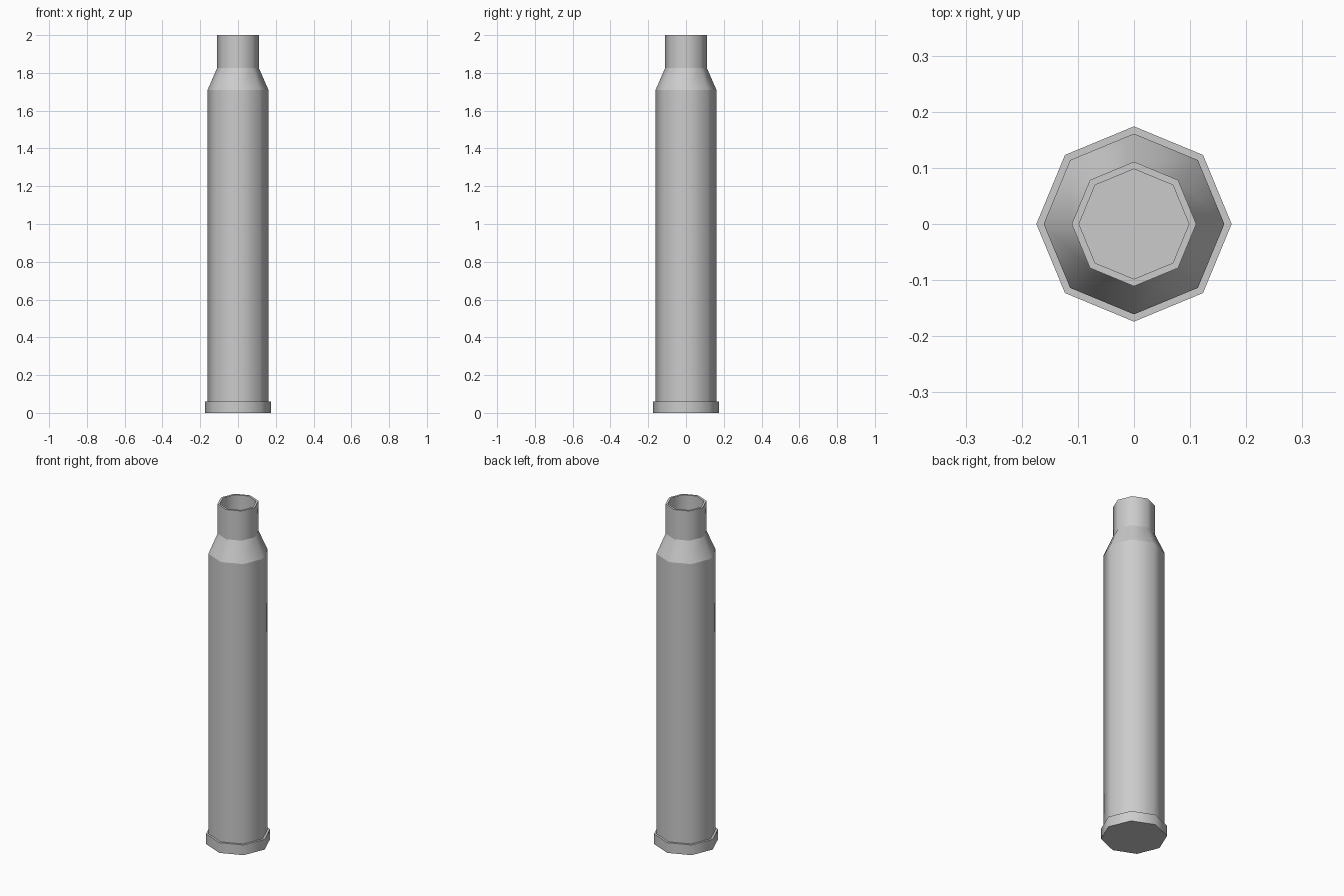
import bpy, bmesh, math

if "Cube" in bpy.data.objects:
    bpy.data.objects.remove(bpy.data.objects["Cube"])

SIDES = 8


def lathe(name, profile):
    """Revolve (radius, z) points into a closed octagonal solid, with crisp rings."""
    bm = bmesh.new()
    rings = []
    for r, z in profile:
        rings.append([bm.verts.new((r * math.cos(2 * math.pi * i / SIDES),
                                    r * math.sin(2 * math.pi * i / SIDES), z))
                      for i in range(SIDES)])
    for a, b in zip(rings, rings[1:]):
        for i in range(SIDES):
            j = (i + 1) % SIDES
            bm.faces.new((a[i], a[j], b[j], b[i]))
    # base and inner floor
    bm.faces.new(list(reversed(rings[0])))
    bm.faces.new(rings[-1])
    # smooth around the circumference, sharp along each profile corner
    for f in bm.faces:
        f.smooth = True
    for ring in rings:
        for i in range(SIDES):
            bm.edges.get((ring[i], ring[(i + 1) % SIDES])).smooth = False
    bmesh.ops.recalc_face_normals(bm, faces=bm.faces)
    mesh = bpy.data.meshes.new(name)
    bm.to_mesh(mesh)
    bm.free()
    obj = bpy.data.objects.new(name, mesh)
    bpy.context.collection.objects.link(obj)
    return obj


# hollow casing: base rim, body, tapered shoulder, neck, lip, bore
lathe("casing", [
    (0.174, 0.0), (0.174, 0.06),
    (0.161, 0.06), (0.161, 1.71),
    (0.111, 1.825), (0.111, 2.0),
    (0.098, 2.0), (0.098, 0.1),
])
